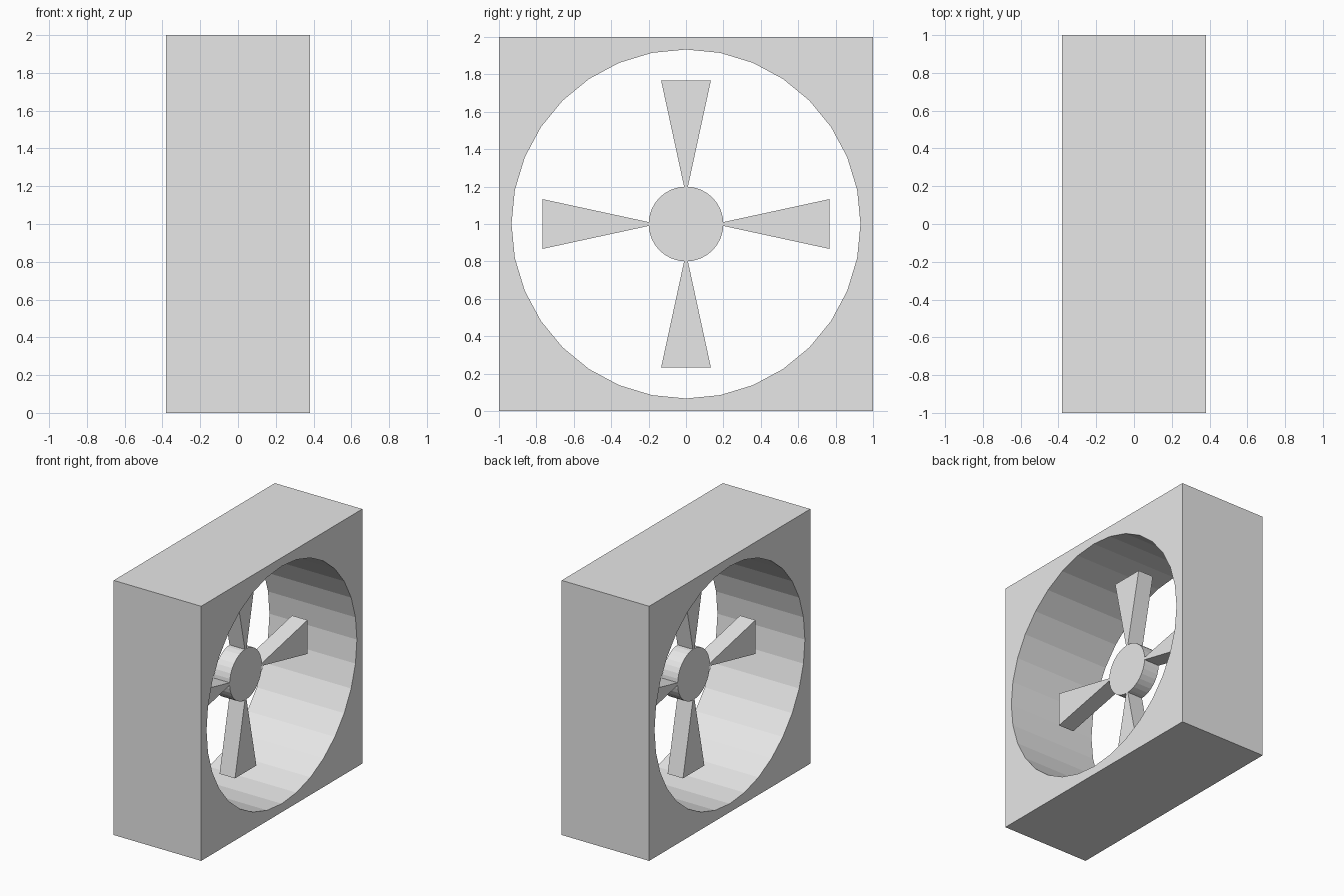
import bpy, bmesh
from math import pi
from mathutils import Matrix, Vector

cube = bpy.data.objects.get("Cube")
if cube:
    bpy.data.objects.remove(cube, do_unlink=True)

DEPTH = 0.76       # housing depth along x
THICK = 0.134      # hub and blade thickness along x
CENTRE = Vector((0, 0, 1))

grey = bpy.data.materials.new("plain grey")
grey.use_nodes = True
grey.diffuse_color = (0.8, 0.8, 0.8, 1)
grey.node_tree.nodes["Principled BSDF"].inputs["Base Color"].default_value = (0.8, 0.8, 0.8, 1)


def add_object(name, bm):
    bmesh.ops.recalc_face_normals(bm, faces=bm.faces)
    mesh = bpy.data.meshes.new(name)
    bm.to_mesh(mesh)
    bm.free()
    mesh.materials.append(grey)
    obj = bpy.data.objects.new(name, mesh)
    obj.location = CENTRE
    bpy.context.collection.objects.link(obj)
    return obj


def disc(name, radius, depth):
    """Flat-sided cylinder lying along x."""
    bm = bmesh.new()
    bmesh.ops.create_cone(bm, cap_ends=True, segments=32, radius1=radius, radius2=radius,
                          depth=depth, matrix=Matrix.Rotation(pi / 2, 4, 'Y'))
    return add_object(name, bm)


# Square housing with a round duct cut right through it
bm = bmesh.new()
bmesh.ops.create_cube(bm, size=2, matrix=Matrix.Diagonal((DEPTH / 2, 1, 1, 1)))
housing = add_object("housing", bm)
cutter = disc("duct_cutter", 0.933, DEPTH + 0.4)
cutter.hide_render = True
cut = housing.modifiers.new("duct", 'BOOLEAN')
cut.operation = 'DIFFERENCE'
cut.solver = 'EXACT'
cut.object = cutter
bpy.context.view_layer.update()
baked = bpy.data.meshes.new_from_object(housing.evaluated_get(bpy.context.evaluated_depsgraph_get()))
housing.modifiers.clear()
housing.data = baked
bpy.data.objects.remove(cutter, do_unlink=True)

# Round hub in the middle of the duct
disc("hub", 0.2, THICK)

# Four wedge blades, narrow at the hub and wide at the tip
for i, side in enumerate(("top", "front", "bottom", "back")):
    bm = bmesh.new()
    outline = [(-0.008, 0.19), (0.008, 0.19), (0.133, 0.767), (-0.133, 0.767)]
    face = bm.faces.new([bm.verts.new((-THICK / 2, y, z)) for y, z in outline])
    grown = bmesh.ops.extrude_face_region(bm, geom=[face])
    bmesh.ops.translate(bm, vec=(THICK, 0, 0),
                        verts=[v for v in grown["geom"] if isinstance(v, bmesh.types.BMVert)])
    bmesh.ops.rotate(bm, verts=bm.verts, matrix=Matrix.Rotation(i * pi / 2, 3, 'X'))
    add_object(side + "_blade", bm)
